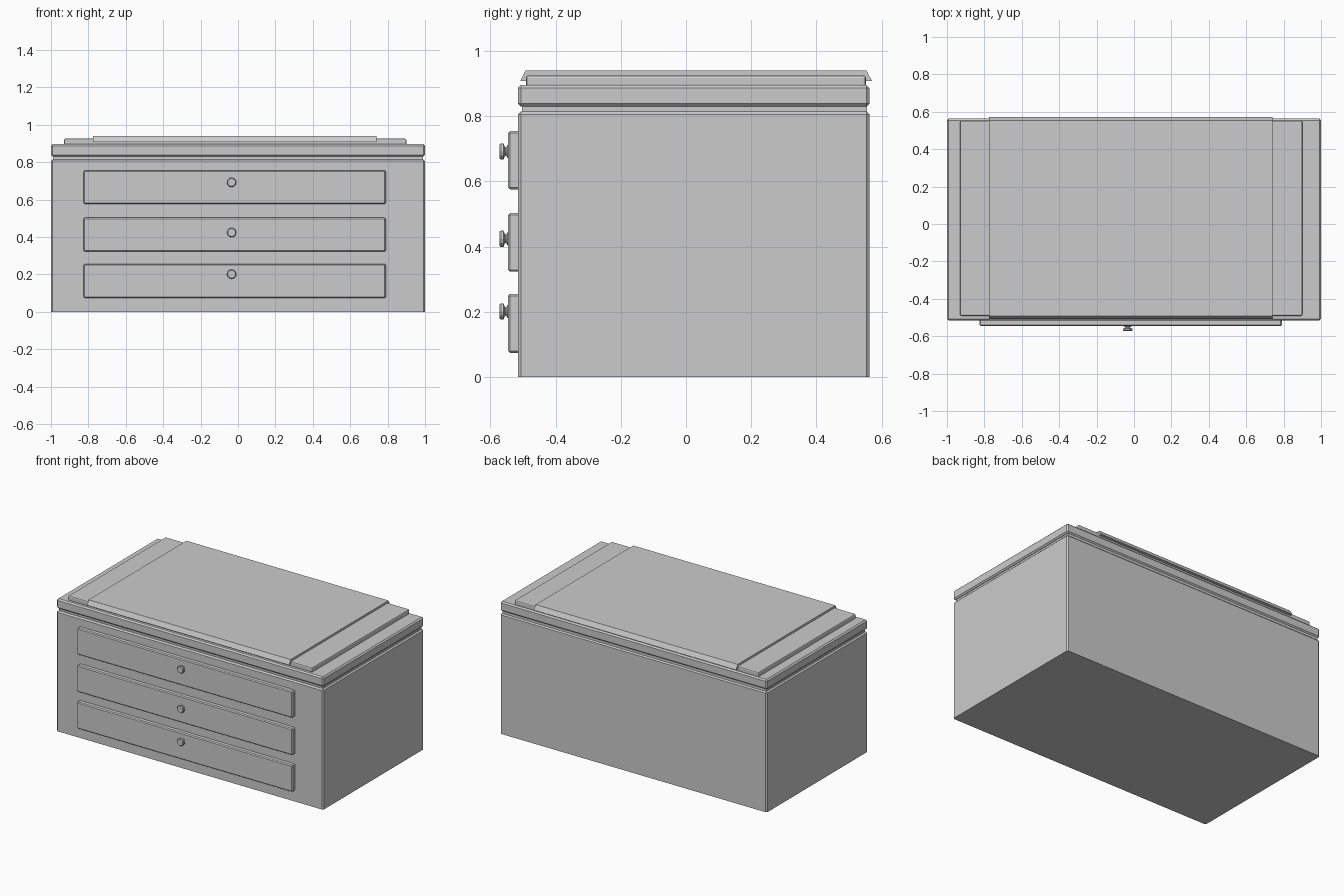
import bpy, bmesh, math
from mathutils import Matrix

if "Cube" in bpy.data.objects:
    bpy.data.objects.remove(bpy.data.objects["Cube"])


def finish(name, bm):
    bmesh.ops.recalc_face_normals(bm, faces=bm.faces)
    mesh = bpy.data.meshes.new(name)
    bm.to_mesh(mesh)
    bm.free()
    ob = bpy.data.objects.new(name, mesh)
    bpy.context.collection.objects.link(ob)
    return ob


def box(name, x, y, z, bevel=0, segments=1, flat_bottom=False):
    """Box from (min, max) ranges, with optional bevel; the bottom rim can stay sharp."""
    bm = bmesh.new()
    bmesh.ops.create_cube(bm, size=1)
    for v in bm.verts:
        v.co = [r[0] + (c + 0.5) * (r[1] - r[0]) for c, r in zip(v.co, (x, y, z))]
    if bevel:
        edges = [e for e in bm.edges
                 if not (flat_bottom and all(v.co.z < z[0] + 1e-5 for v in e.verts))]
        bmesh.ops.bevel(bm, geom=edges, offset=bevel, segments=segments,
                        profile=0.5, affect='EDGES')
    return finish(name, bm)


def knob(name, x, z, profile, sides=12):
    """Turned knob: (radius, y) profile spun around the y axis."""
    bm = bmesh.new()
    rings = []
    for r, y in profile:
        rings.append([bm.verts.new((x + r * math.cos(2 * math.pi * i / sides), y,
                                    z + r * math.sin(2 * math.pi * i / sides)))
                      for i in range(sides)])
    for a, b in zip(rings, rings[1:]):
        for i in range(sides):
            j = (i + 1) % sides
            bm.faces.new((a[i], a[j], b[j], b[i]))
    bm.faces.new(rings[0])
    bm.faces.new(rings[-1])
    return finish(name, bm)


def extrude_x(name, profile, x0, x1):
    """Prism from a (y, z) profile."""
    bm = bmesh.new()
    a, b = [[bm.verts.new((x, y, z)) for y, z in profile] for x in (x0, x1)]
    bm.faces.new(a)
    bm.faces.new(b)
    for i in range(len(a)):
        j = (i + 1) % len(a)
        bm.faces.new((a[i], a[j], b[j], b[i]))
    return finish(name, bm)


# Cabinet body, recessed neck and top slab
box("cabinet_body", (-1, 1), (-0.516, 0.563), (0, 0.815), 0.009, flat_bottom=True)
box("neck", (-0.988, 0.988), (-0.504, 0.555), (0.80, 0.845))
box("top_slab", (-1, 1), (-0.516, 0.563), (0.830, 0.896), 0.009)

# Raised pad and the runner draped over it
box("top_pad", (-0.93, 0.90), (-0.491, 0.552), (0.890, 0.926), 0.008, 2)
extrude_x("top_runner", [(-0.509, 0.908), (-0.493, 0.940), (0.554, 0.940), (0.571, 0.908)],
          -0.775, 0.74)

# Drawer fronts with knobs
knob_profile = [(0.020, -0.540), (0.020, -0.548), (0.012, -0.552), (0.014, -0.556),
                (0.025, -0.560), (0.025, -0.568), (0.021, -0.573)]
for label, z0, z1, kz in (("upper", 0.576, 0.755, 0.692),
                          ("middle", 0.323, 0.503, 0.424),
                          ("lower", 0.074, 0.255, 0.201)):
    box(label + "_drawer", (-0.826, 0.790), (-0.546, -0.500), (z0, z1), 0.006)
    knob(label + "_knob", -0.034, kz, knob_profile)
